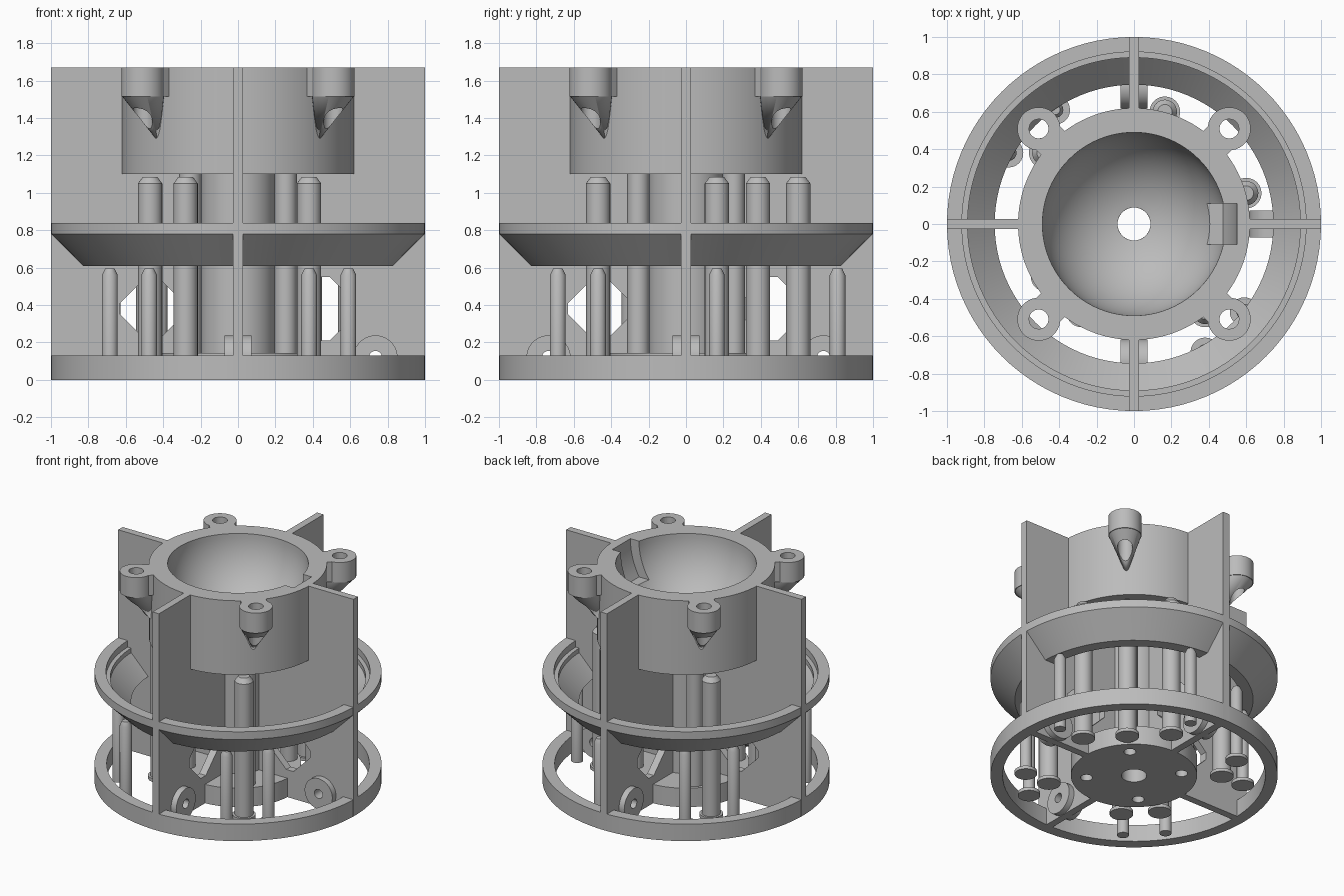
import bpy, bmesh, math
from mathutils import Matrix, Vector

if "Cube" in bpy.data.objects:
    bpy.data.objects.remove(bpy.data.objects["Cube"], do_unlink=True)

GREY = (0.5, 0.5, 0.5, 1)
grey = bpy.data.materials.new("plain_grey")
grey.use_nodes = True
grey.diffuse_color = GREY
grey.node_tree.nodes["Principled BSDF"].inputs["Base Color"].default_value = GREY

TOP = 1.67


def finish(bm, name):
    bmesh.ops.remove_doubles(bm, verts=bm.verts, dist=1e-5)
    bmesh.ops.recalc_face_normals(bm, faces=bm.faces)
    mesh = bpy.data.meshes.new(name)
    bm.to_mesh(mesh)
    bm.free()
    mesh.materials.append(grey)
    obj = bpy.data.objects.new(name, mesh)
    bpy.context.collection.objects.link(obj)
    return obj


def lathe(name, profile, at=(0, 0), steps=32, closed=True):
    """Spin an (r, z) outline about a vertical axis."""
    bm = bmesh.new()
    verts = [bm.verts.new((r, 0, z)) for r, z in profile]
    pairs = list(zip(verts, verts[1:] + verts[:1])) if closed else list(zip(verts, verts[1:]))
    edges = [bm.edges.new(p) for p in pairs]
    bmesh.ops.spin(bm, geom=verts + edges, cent=(0, 0, 0), axis=(0, 0, 1),
                   angle=math.tau, steps=steps, use_merge=True)
    bmesh.ops.translate(bm, verts=bm.verts, vec=(at[0], at[1], 0))
    return finish(bm, name)


def rod(name, r, z0, z1, at=(0, 0), steps=24):
    return lathe(name, [(0, z0), (r, z0), (r, z1), (0, z1)], at, steps, False)


def prism(name, outline, half, angle=0):
    """Extrude an (x, z) outline across y, then turn it about z."""
    bm = bmesh.new()
    face = bm.faces.new([bm.verts.new((x, -half, z)) for x, z in outline])
    new = bmesh.ops.extrude_face_region(bm, geom=[face])["geom"]
    bmesh.ops.translate(bm, verts=[v for v in new if isinstance(v, bmesh.types.BMVert)],
                        vec=(0, 2 * half, 0))
    bm.transform(Matrix.Rotation(angle, 4, 'Z'))
    return finish(bm, name)


def circle(cx, cz, r, n=28):
    return [(cx + r * math.cos(math.tau * i / n), cz + r * math.sin(math.tau * i / n))
            for i in range(n)]


def cut(obj, cutter):
    cutter.hide_render = True
    mod = obj.modifiers.new("cut", 'BOOLEAN')
    mod.operation, mod.solver, mod.object = 'DIFFERENCE', 'EXACT', cutter
    bpy.context.view_layer.objects.active = obj
    bpy.ops.object.modifier_apply(modifier=mod.name)
    bpy.data.objects.remove(cutter, do_unlink=True)


parts = []

# Base ring and flared middle ring
parts.append(lathe("base_ring", [(0.915, 0), (1, 0), (1, 0.13), (0.915, 0.13)], steps=96))
parts.append(lathe("flared_ring", [(1, 0.84), (1, 0.78), (0.83, 0.61), (0.745, 0.61),
                                   (0.89, 0.755), (0.89, 0.79), (0.92, 0.79), (0.92, 0.84)],
                   steps=96))

# Cup with a round bowl, drain hole and curved side slot
R, DRAIN = 0.49, 0.088
last = math.acos(DRAIN / R)
bowl = [(R * math.cos(last * i / 20), TOP - R * math.sin(last * i / 20)) for i in range(21)]
cup = lathe("bowl_cup", [(DRAIN, 1.1), (0.62, 1.1), (0.62, TOP)] + bowl, steps=96)
arc = [(0.55 * math.cos(a), TOP - 0.55 * math.sin(a))
       for a in (math.radians(30 * i / 8) for i in range(9))]
cut(cup, prism("slot_cutter", [(0.3, 1.8), (0.55, 1.8)] + arc + [(0.3, arc[-1][1])], 0.11))
parts.append(cup)

# Centre column and drilled foot disc
parts.append(lathe("centre_column", [(DRAIN, 0.1), (0.2, 0.1), (0.2, 1.12), (DRAIN, 1.12)], steps=48))
disc = lathe("foot_disc", [(DRAIN, 0), (0.44, 0), (0.44, 0.145), (DRAIN, 0.145)], steps=64)
for sx in (-1, 1):
    for sy in (-1, 1):
        cut(disc, rod("disc_hole_cutter", 0.042, -0.1, 0.1, (sx * 0.235, sy * 0.235)))
parts.append(disc)

# Four radial fins, three of them with drilled round lugs
OPEN, H, F = 0.46, 0.17, 0.03
window = [(OPEN + x, 0.38 + z) for x, z in
          [(H, -F), (H, F), (F, H), (-F, H), (-H, F), (-H, -F), (-F, -H), (F, -H)]]
for i, side in enumerate(("left", "back", "right", "front")):
    a = i * math.pi / 2
    fin = prism(side + "_fin", [(0.17, 0), (1, 0), (1, TOP), (0.605, TOP),
                                (0.605, 1.11), (0.17, 1.11)], 0.0275, a)
    cut(fin, prism("window_cutter", window, 0.1, a))
    if side != "right":
        lug_hole = circle(0.735, 0.12, 0.035)
        lug = prism(side + "_lug", circle(0.735, 0.12, 0.118, 40), 0.072, a)
        for part in (fin, lug):
            cut(part, prism("lug_hole_cutter", lug_hole, 0.2, a))
        parts.append(lug)
    parts.append(fin)

# Screw ears on the rim, each with a tapered support running into the wall
for i in range(4):
    a = math.radians(45 + 90 * i)
    out = Vector((math.cos(a), math.sin(a), 0))
    at = out * 0.72
    ear = rod("screw_ear", 0.115, 1.515, TOP, at, 40)
    web = prism("ear_web", [(0.58, 1.515), (0.7, 1.515), (0.7, TOP), (0.58, TOP)], 0.09, a)
    bm = bmesh.new()
    ring = [bm.verts.new((at.x + 0.114 * math.cos(t), at.y + 0.114 * math.sin(t), 1.52))
            for t in (math.tau * k / 32 for k in range(32))]
    tip = bm.verts.new(out * 0.6 + Vector((0, 0, 1.27)))
    bm.faces.new(ring)
    for p, q in zip(ring, ring[1:] + ring[:1]):
        bm.faces.new((p, q, tip))
    support = finish(bm, "ear_support")
    for part in (ear, web, support):
        cut(part, rod("screw_cutter", 0.052, 1.2, 1.8, at))
        parts.append(part)


def pin(name, at, r, top, flange):
    outline = [(0, 0), (flange, 0), (flange, 0.025), (r, 0.025), (r, top - 0.035),
               (r * 0.6, top), (0, top)]
    parts.append(lathe(name, outline, at, 24, False))


# Tall and short pins standing around the fins
for at in [(0.6, 0.165), (0.165, 0.6), (0.385, 0.385), (0.38, -0.47), (-0.48, 0.38),
           (-0.47, -0.28), (-0.28, -0.47)]:
    pin("tall_pin", at, 0.065, 1.085, 0.082)
for at in [(0.38, -0.685), (0.59, -0.47), (-0.42, 0.61), (-0.67, 0.38)]:
    pin("short_pin", at, 0.042, 0.595, 0.078)
for at in [(0.81, 0.165), (0.165, 0.81), (-0.475, -0.685), (-0.685, -0.475)]:
    pin("plain_short_pin", at, 0.042, 0.595, 0.042)

# Inner posts between the foot disc and the cup
for sx in (-1, 1):
    for sy in (-1, 1):
        parts.append(rod("inner_post", 0.06, 0.14, 1.11, (sx * 0.255, sy * 0.255)))

# Smooth round walls, crisp edges
bpy.ops.object.select_all(action='DESELECT')
for obj in parts:
    obj.select_set(True)
bpy.context.view_layer.objects.active = parts[0]
bpy.ops.object.shade_smooth_by_angle(angle=math.radians(30))
